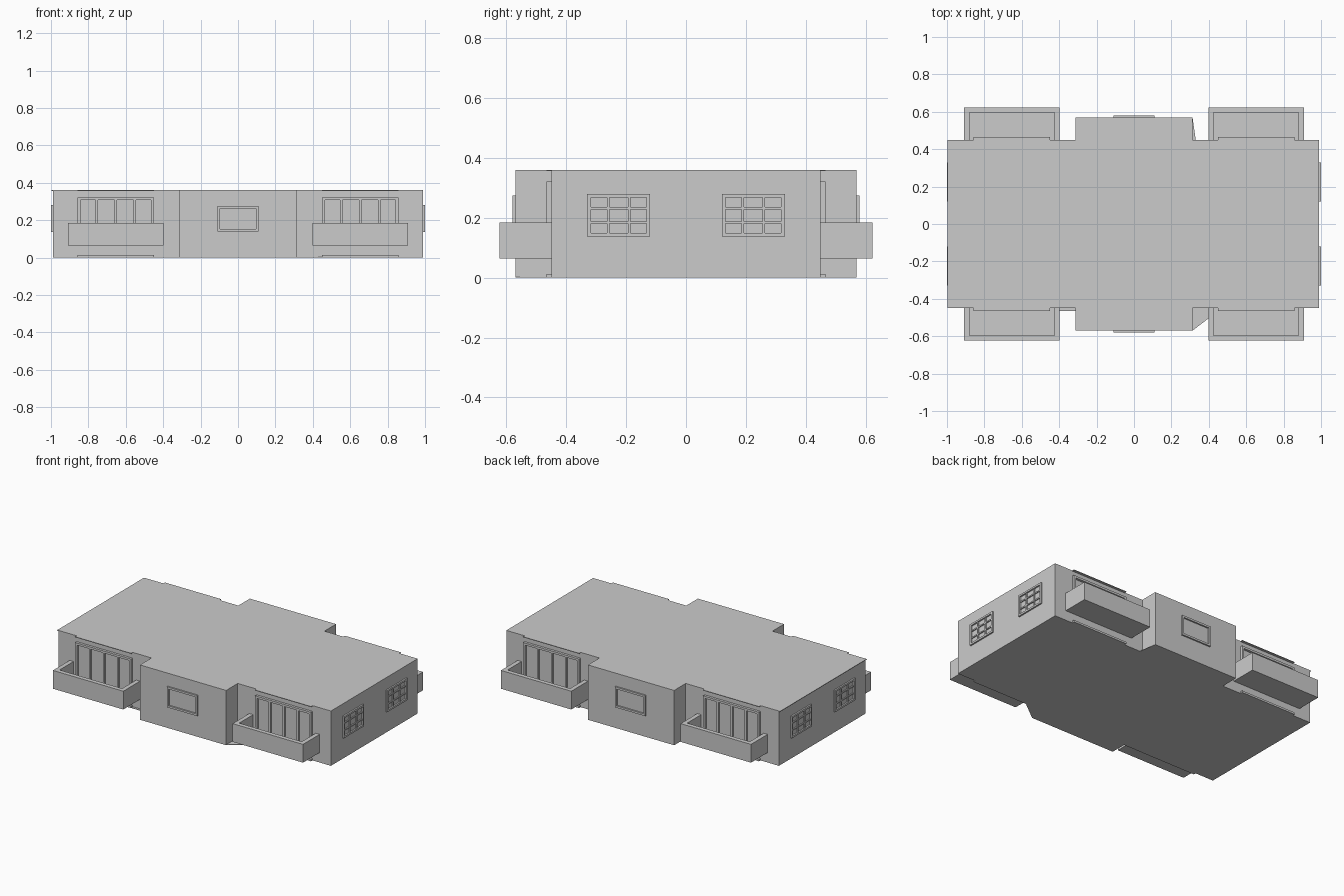
import bpy, bmesh

if "Cube" in bpy.data.objects:
    bpy.data.objects.remove(bpy.data.objects["Cube"])

H = 0.36


def boxes(name, parts, sx=1, sy=1):
    """One object from (x0, x1, y0, y1, z0, z1) boxes, mirrored by sx / sy."""
    bm = bmesh.new()
    for x0, x1, y0, y1, z0, z1 in parts:
        v = bmesh.ops.create_cube(bm, size=1)["verts"]
        for p in v:
            p.co.x = sx * (x1 if p.co.x > 0 else x0)
            p.co.y = sy * (y1 if p.co.y > 0 else y0)
            p.co.z = z1 if p.co.z > 0 else z0
    return finish(name, bm)


def plate(name, outline, z0, z1):
    """Flat slab from an outline."""
    bm = bmesh.new()
    f = bm.faces.new([bm.verts.new((x, y, z0)) for x, y in outline])
    ext = bmesh.ops.extrude_face_region(bm, geom=[f])["geom"]
    for v in ext:
        if isinstance(v, bmesh.types.BMVert):
            v.co.z = z1
    return finish(name, bm)


def finish(name, bm):
    bmesh.ops.recalc_face_normals(bm, faces=bm.faces)
    me = bpy.data.meshes.new(name)
    bm.to_mesh(me)
    bm.free()
    ob = bpy.data.objects.new(name, me)
    bpy.context.collection.objects.link(ob)
    return ob


def window(u0, u1, z0, z1, d0, d1, t, cols=1, rows=1, bar=0.008, inner=None):
    """Frame and glazing bars as (u0, u1, d0, d1, z0, z1); d is outward depth."""
    inner = inner or d1
    p = [(u0, u0 + t, d0, d1, z0, z1), (u1 - t, u1, d0, d1, z0, z1),
         (u0 + t, u1 - t, d0, d1, z0, z0 + t), (u0 + t, u1 - t, d0, d1, z1 - t, z1)]
    for i in range(1, cols):
        c = u0 + (u1 - u0) * i / cols
        p.append((c - bar / 2, c + bar / 2, d0, inner, z0 + t, z1 - t))
    for i in range(1, rows):
        c = z0 + (z1 - z0) * i / rows
        p.append((u0 + t, u1 - t, d0, inner, c - bar / 2, c + bar / 2))
    return p


# Storey block: a rectangle with a projecting bay front and back
bay, wx, wy, by = 0.313, 0.99, 0.45, 0.57
plate("walls", [(-wx, -wy), (-bay, -wy), (-bay, -by), (bay, -by), (bay, -wy), (wx, -wy),
                (wx, wy), (bay, wy), (bay, by), (-bay, by), (-bay, wy), (-wx, wy)], 0, H)

# Thin roof overhang on the left end
boxes("roof_edge", [(-0.998, -0.985, -wy, wy, H - 0.004, H)])

# Thin floor slabs that show beside the bays
plate("floor_front_right", [(0.30, -0.57), (0.313, -0.57), (0.45, -0.465), (0.45, -0.44), (0.30, -0.44)], 0, 0.003)
plate("floor_back_right", [(0.30, 0.44), (0.33, 0.45), (0.313, 0.57), (0.30, 0.57)], 0, 0.003)
boxes("floor_front_left", [(-0.46, -0.30, -0.465, -0.44, 0, 0.003)])

for sy, side in ((-1, "front"), (1, "back")):
    # Bay window
    boxes(f"bay_window_{side}", window(-0.11, 0.11, 0.14, 0.275, 0.565, 0.58, 0.013), 1, sy)
    for sx, end in ((-1, "left"), (1, "right")):
        # Balcony tray with solid parapet
        a, b, o, t = 0.397, 0.908, 0.623, 0.028
        boxes(f"balcony_{side}_{end}", [
            (a, b, wy - 0.005, o, 0.065, 0.085),
            (a, b, o - t, o, 0.085, 0.185),
            (a, a + t, wy - 0.005, o - t, 0.085, 0.185),
            (b - t, b, wy - 0.005, o - t, 0.085, 0.185)], sx, sy)
        # Four-pane balcony door
        boxes(f"balcony_door_{side}_{end}",
              window(0.45, 0.857, 0.085, 0.322, 0.445, 0.466, 0.014, cols=4, bar=0.012, inner=0.461), sx, sy)
        # Head and sill strips at the storey edges
        boxes(f"edge_strips_{side}_{end}", [
            (0.45, 0.857, 0.445, 0.466, 0, 0.013),
            (0.45, 0.857, 0.445, 0.466, H - 0.004, H)], sx, sy)

# Nine-pane windows on both ends
for sx, end in ((-1, "left"), (1, "right")):
    for sy, side in ((-1, "front"), (1, "back")):
        p = window(0.12, 0.33, 0.137, 0.28, 0.985, 1.0, 0.012, 3, 3, inner=0.997)
        boxes(f"end_window_{end}_{side}", [(d0, d1, u0, u1, z0, z1) for u0, u1, d0, d1, z0, z1 in p], sx, sy)
